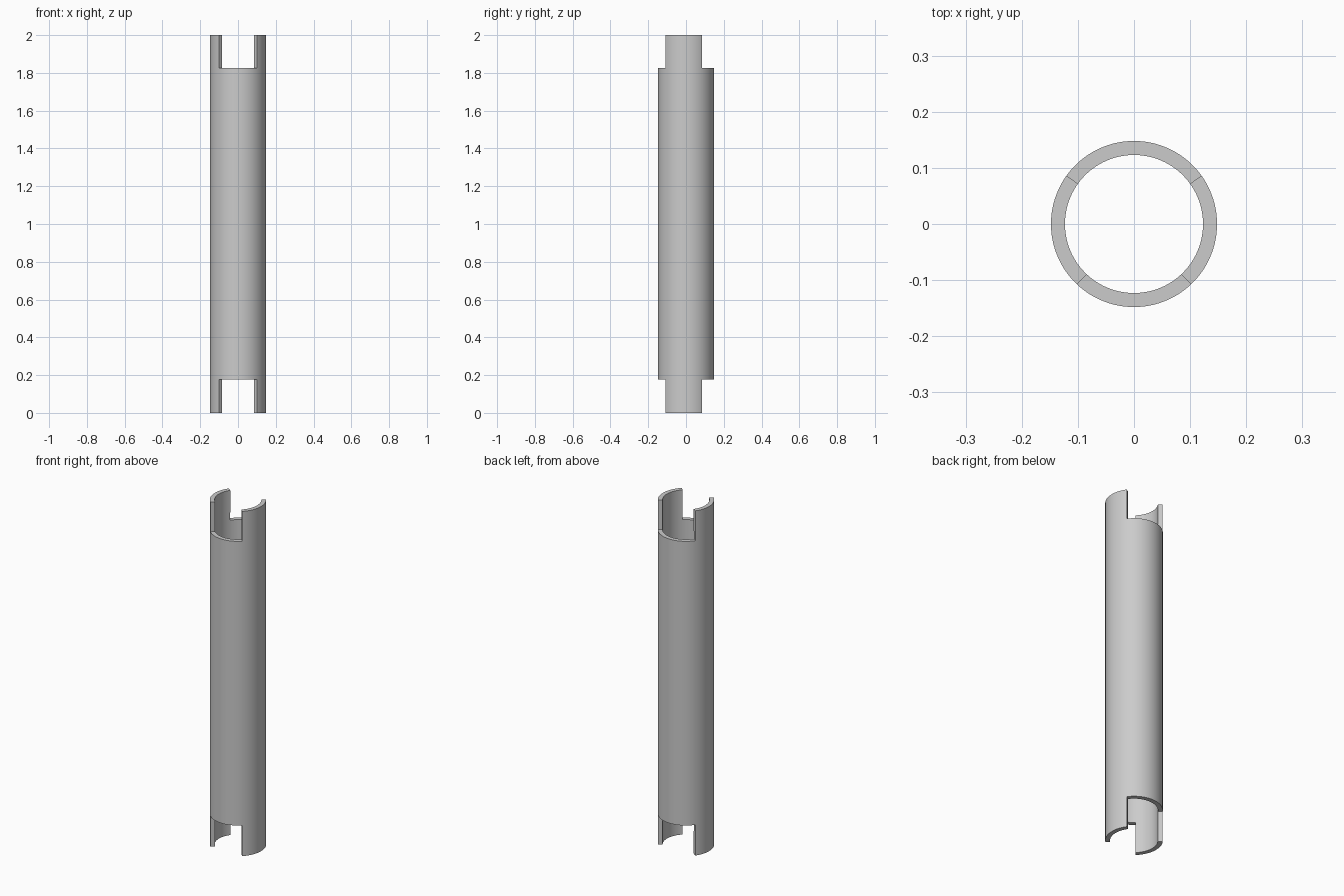
import bpy
import bmesh
from math import cos, sin, radians

cube = bpy.data.objects.get("Cube")
if cube:
    bpy.data.objects.remove(cube)

OUTER, WALL = 0.148, 0.025
LEVELS = [0.0, 0.178, 1.827, 2.0]
FRONT_CUT, BACK_CUT = 46.5, 35.5

# Sectors around the tube: start angle, end angle, segments, full height
sectors = [
    (-FRONT_CUT, BACK_CUT, 28, True),                # left tabs
    (BACK_CUT, 180 - BACK_CUT, 36, False),           # back notches
    (180 - BACK_CUT, 180 + FRONT_CUT, 28, True),     # right tabs
    (180 + FRONT_CUT, 360 - FRONT_CUT, 30, False),   # front notches
]
columns = []
for start, end, count, full in sectors:
    for i in range(count):
        columns.append((radians(start + (end - start) * i / count), full))

# Outer wall as a sheet, leaving the notches open
bm = bmesh.new()
rings = [[bm.verts.new((OUTER * cos(a), OUTER * sin(a), z)) for a, _ in columns]
         for z in LEVELS]
for i, (_, full) in enumerate(columns):
    j = (i + 1) % len(columns)
    for k in range(len(LEVELS) - 1):
        if full or k == 1:
            bm.faces.new((rings[k][i], rings[k][j], rings[k + 1][j], rings[k + 1][i]))
bmesh.ops.delete(bm, geom=[v for v in bm.verts if not v.link_faces], context="VERTS")
mesh = bpy.data.meshes.new("notched_tube")
bm.to_mesh(mesh)
bm.free()

tube = bpy.data.objects.new("notched_tube", mesh)
bpy.context.collection.objects.link(tube)

# Plain grey material
grey = bpy.data.materials.new("plain_grey")
grey.use_nodes = True
colour = (0.6, 0.6, 0.6, 1.0)
grey.diffuse_color = colour
grey.node_tree.nodes["Principled BSDF"].inputs["Base Color"].default_value = colour
mesh.materials.append(grey)

# Wall thickness inward, then smooth sides with crisp rims
solid = tube.modifiers.new("wall", "SOLIDIFY")
solid.thickness = WALL
solid.offset = -1
bpy.ops.object.select_all(action="DESELECT")
tube.select_set(True)
bpy.context.view_layer.objects.active = tube
bpy.ops.object.modifier_apply(modifier=solid.name)
bpy.ops.object.shade_smooth_by_angle(angle=radians(30))
